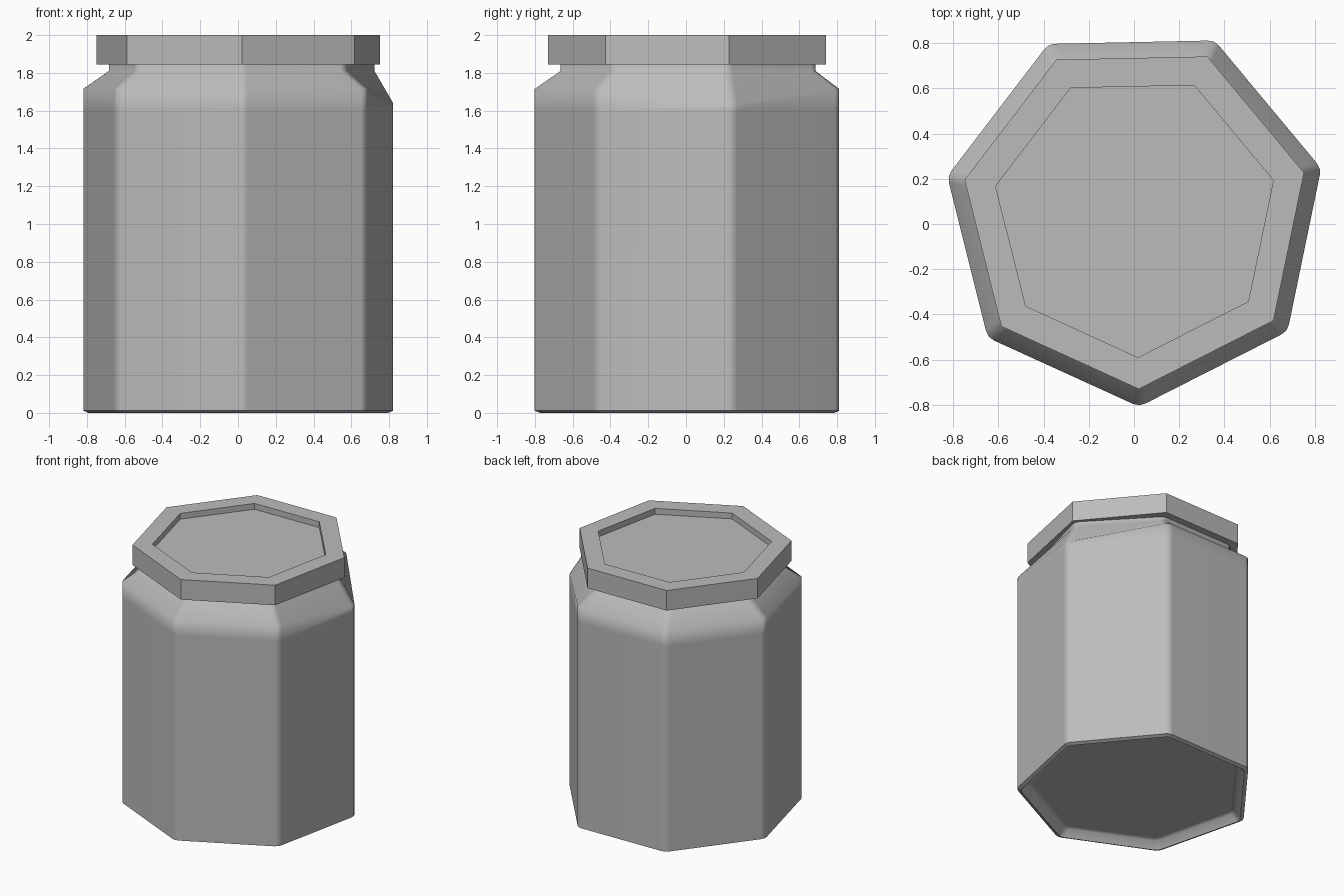
import bpy, bmesh
from math import sin, cos, radians, tau
from mathutils import Vector

if "Cube" in bpy.data.objects:
    bpy.data.objects.remove(bpy.data.objects["Cube"])

SIDES = 7
START = radians(-88.8)
CENTRE = Vector((0.005, 0.04))

grey = bpy.data.materials.new("plain grey")
grey.use_nodes = True
grey.diffuse_color = (0.5, 0.5, 0.5, 1)
grey.node_tree.nodes["Principled BSDF"].inputs["Base Color"].default_value = (0.5, 0.5, 0.5, 1)


def outline(radius, round_off=0.0):
    """Heptagon points, each corner optionally softened into three."""
    corners = [CENTRE + radius * Vector((cos(START + tau * i / SIDES), sin(START + tau * i / SIDES)))
               for i in range(SIDES)]
    if not round_off:
        return corners
    points = []
    for i, c in enumerate(corners):
        a = c + (corners[i - 1] - c).normalized() * round_off
        b = c + (corners[(i + 1) % SIDES] - c).normalized() * round_off
        points += [a, (a + 2 * c + b) / 4, b]
    return points


def loft(name, profile, round_off=0.0, adjust=None):
    """Join heptagon rings of (radius, height) and cap both ends."""
    bm = bmesh.new()
    rings = []
    for k, (radius, z) in enumerate(profile):
        ring = [bm.verts.new((p.x, p.y, z)) for p in outline(radius, round_off)]
        if adjust:
            adjust(k, ring)
        rings.append(ring)
    for low, high in zip(rings, rings[1:]):
        for i in range(len(low)):
            j = (i + 1) % len(low)
            bm.faces.new((low[i], low[j], high[j], high[i]))
    bm.faces.new(rings[0][::-1])
    bm.faces.new(rings[-1])
    bmesh.ops.recalc_face_normals(bm, faces=bm.faces)
    mesh = bpy.data.meshes.new(name)
    bm.to_mesh(mesh)
    bm.free()
    mesh.materials.append(grey)
    obj = bpy.data.objects.new(name, mesh)
    bpy.context.collection.objects.link(obj)
    return obj


# Jar body: recessed base, foot rim, straight wall, sloped shoulder, neck
BODY = [(0.74, 0.06), (0.775, 0.05), (0.82, 0.0), (0.848, 0.012), (0.848, 0.28),
        (0.848, 1.6), (0.848, 1.715), (0.71, 1.81), (0.71, 1.86)]


def dent(k, ring):
    """Pull the shoulder corner on the left side out of line."""
    for v in ring[6:9]:
        if k == 6:
            v.co.z = 1.64
        elif k >= 7:
            v.co.x += 0.035
            v.co.y += 0.01


body = loft("jar_body", BODY, 0.03, dent)
bpy.context.view_layer.objects.active = body
body.select_set(True)
bpy.ops.object.shade_smooth_by_angle(angle=radians(62))
weighted = body.modifiers.new("even_walls", "WEIGHTED_NORMAL")
weighted.keep_sharp = True

# Lid: flat-sided cap with a shallow recess in the top
LID = [(0.7, 1.845), (0.77, 1.845), (0.77, 2.0), (0.63, 2.0), (0.63, 1.955)]
loft("lid", LID)
